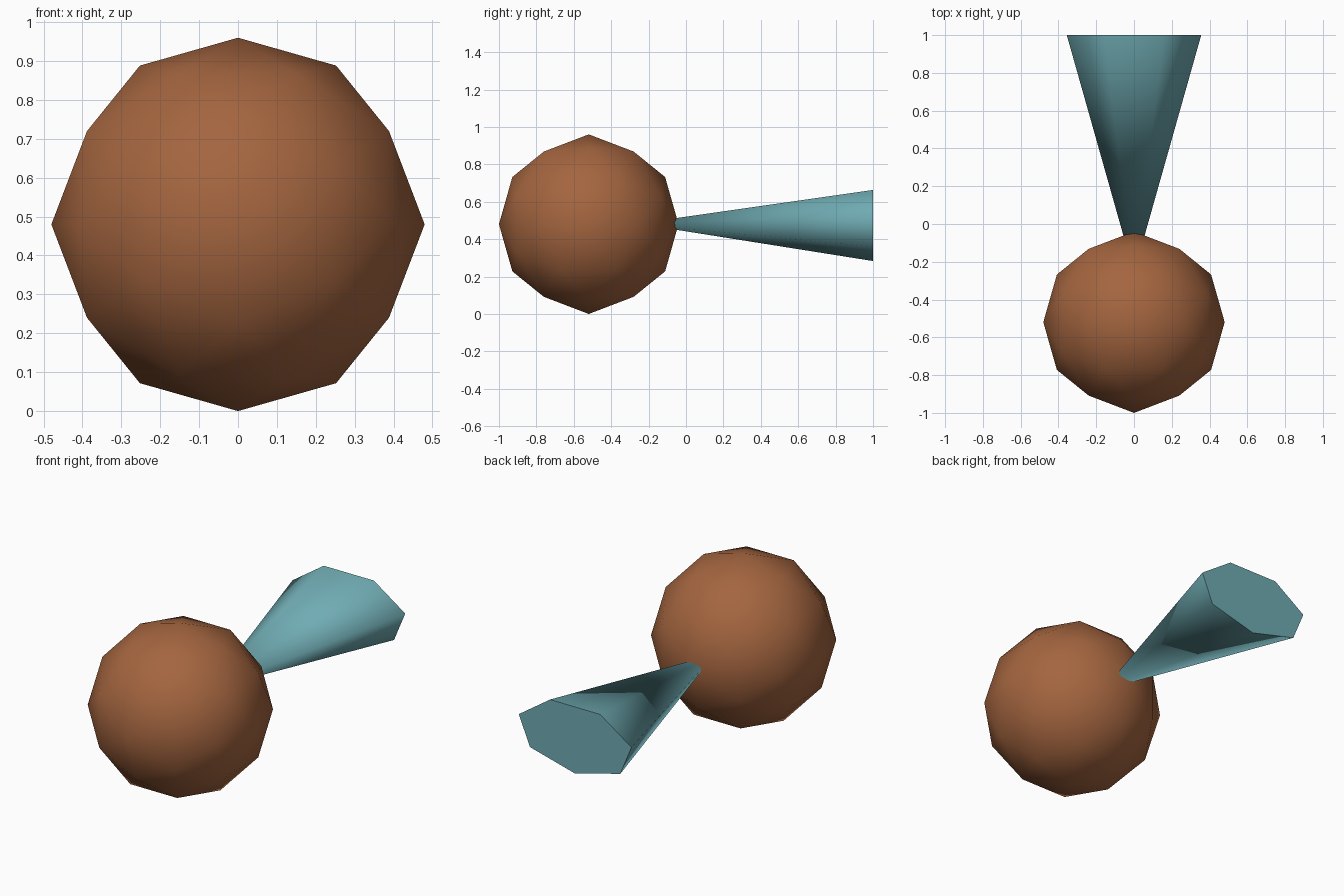
import bpy, bmesh, math
from mathutils import Vector

if "Cube" in bpy.data.objects:
    bpy.data.objects.remove(bpy.data.objects["Cube"])


def finish(name, bm, color):
    bmesh.ops.recalc_face_normals(bm, faces=bm.faces)
    mesh = bpy.data.meshes.new(name)
    bm.to_mesh(mesh)
    bm.free()
    obj = bpy.data.objects.new(name, mesh)
    bpy.context.collection.objects.link(obj)
    mat = bpy.data.materials.new(name + "_color")
    mat.diffuse_color = (*color, 1)
    mat.use_nodes = True
    mat.node_tree.nodes["Principled BSDF"].inputs["Base Color"].default_value = mat.diffuse_color
    mesh.materials.append(mat)
    bpy.ops.object.select_all(action='DESELECT')
    obj.select_set(True)
    bpy.context.view_layer.objects.active = obj
    bpy.ops.object.shade_smooth_by_angle(angle=math.radians(85))
    return obj


# Ball: icosahedron aligned to the axes, subdivided once onto the sphere
R, CENTER = 0.48, Vector((0, -0.52, 0.48))
phi = (1 + math.sqrt(5)) / 2
corners = []
for a in (-1, 1):
    for b in (-phi, phi):
        corners += [Vector((a, 0, b)), Vector((b, a, 0)), Vector((0, b, a))]
points = [c.normalized() for c in corners]
for i, p in enumerate(corners):
    for q in corners[:i]:
        if (p - q).length < 2.1:
            points.append((p + q).normalized())
bm = bmesh.new()
for p in points:
    bm.verts.new(CENTER + p * R)
bmesh.ops.convex_hull(bm, input=bm.verts)
finish("ball", bm, (0.37, 0.13, 0.05))

# Horn: flattened seven-sided cone, its tip buried in the ball
bm = bmesh.new()
tip = bm.verts.new((0, -0.26, 0.483))
rim = []
for k in range(7):
    t = 2 * math.pi * k / 7
    rim.append(bm.verts.new((0.365 * math.sin(t), 1.0, 0.483 - 0.2 * math.cos(t))))
for k in range(7):
    bm.faces.new((tip, rim[k], rim[(k + 1) % 7]))
bm.faces.new(rim)
finish("horn", bm, (0.16, 0.41, 0.45))
